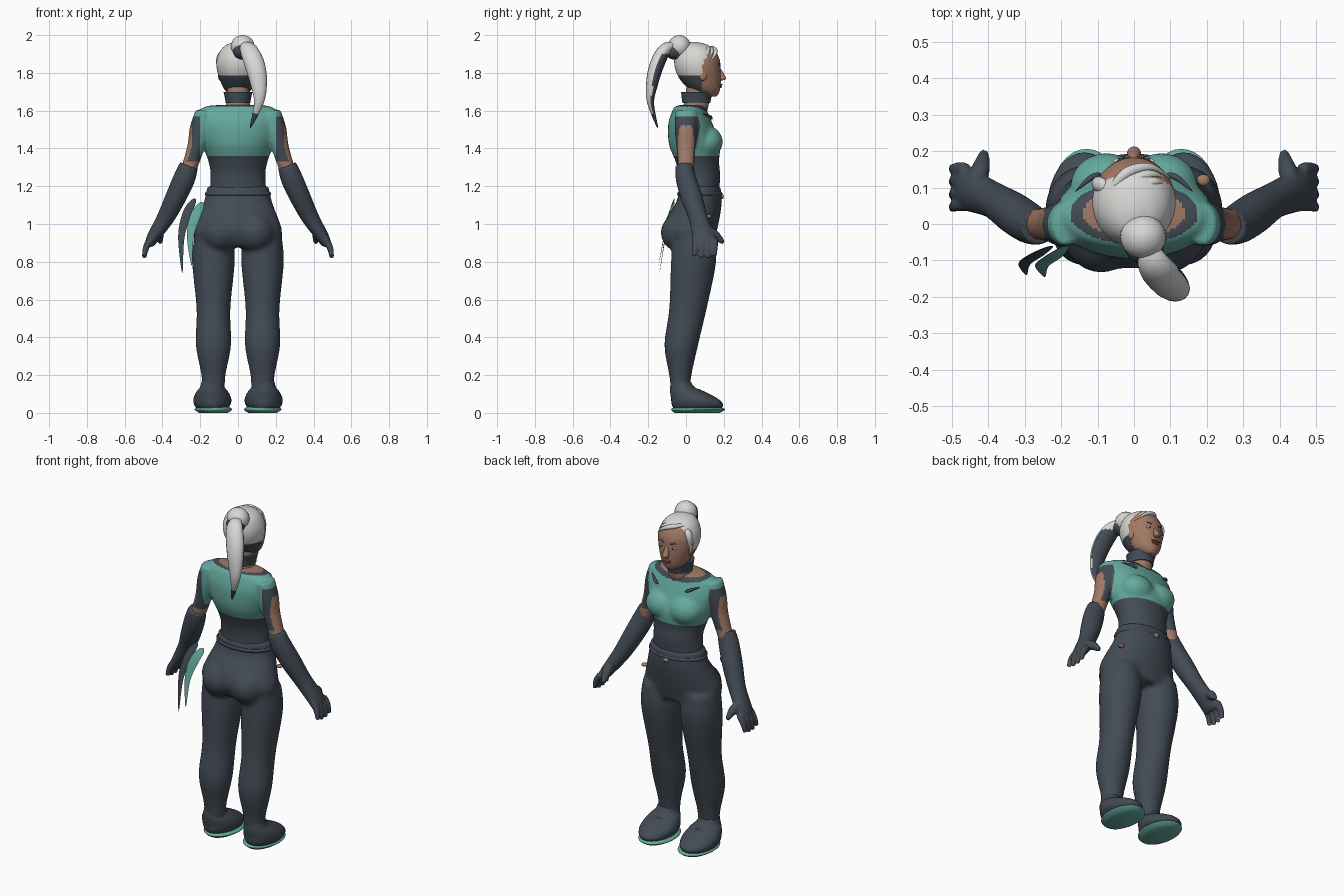
import bpy, bmesh, math
from mathutils import Vector, Matrix

cube = bpy.data.objects.get("Cube")
if cube:
    bpy.data.objects.remove(cube)


def material(name, color):
    m = bpy.data.materials.new(name)
    m.use_nodes = True
    m.diffuse_color = (*color, 1)
    bsdf = next(node for node in m.node_tree.nodes if node.type == "BSDF_PRINCIPLED")
    bsdf.inputs["Base Color"].default_value = (*color, 1)
    return m


SLATE, TEAL, SKIN, HAIR, LIP = range(5)
MATERIALS = [material("slate_cloth", (.055, .07, .09)), material("teal_cloth", (.13, .4, .34)),
             material("brown_skin", (.36, .19, .13)), material("silver_hair", (.68, .68, .66)),
             material("dark_lip", (.22, .09, .07))]
X, Y, Z = Vector((1, 0, 0)), Vector((0, 1, 0)), Vector((0, 0, 1))
SIDES = (("left", 1), ("right", -1))


def smooth_keys(keys, steps):
    """Catmull-Rom interpolation between tuples of numbers."""
    result, last = [], len(keys) - 1
    for i in range(last):
        before, start, end, after = (keys[min(max(j, 0), last)] for j in range(i - 1, i + 3))
        for k in range(steps):
            t = k / steps
            result.append([b + t / 2 * (c - a + t * (2 * a - 5 * b + 4 * c - d + t * (3 * (b - c) + d - a)))
                           for a, b, c, d in zip(before, start, end, after)])
    return result + [list(keys[-1])]


def skin_rings(bm, rings, flat=False, axis=Y, segments=32):
    """Join elliptical rings (x, y, z, radius, radius) into a closed tube."""
    points = [Vector(ring[:3]) for ring in rings]
    loops = []
    for i, ring in enumerate(rings):
        ahead, behind = points[min(i + 1, len(points) - 1)], points[max(i - 1, 0)]
        tangent = Z if flat else (ahead - behind).normalized()
        u = tangent.cross(axis).normalized() * ring[3]
        v = u.cross(tangent).normalized() * ring[4]
        angles = [math.tau * k / segments for k in range(segments)]
        loops.append([bm.verts.new(points[i] + u * math.cos(angle) + v * math.sin(angle)) for angle in angles])
    for lower, upper in zip(loops, loops[1:]):
        for k in range(segments):
            bm.faces.new((lower[k - 1], lower[k], upper[k], upper[k - 1]))
    bm.faces.new(loops[0])
    bm.faces.new(loops[-1])


def limb(bm, keys, side=1, **options):
    skin_rings(bm, smooth_keys([(side * x, *rest) for x, *rest in keys], 5), **options)


def column(bm, keys, x=0, segments=32):
    """Stack of level ellipses given as (z, y, half width, half depth)."""
    rings = [(x, y, z, wide, deep) for z, y, wide, deep in smooth_keys(keys, 6)]
    skin_rings(bm, rings, flat=True, segments=segments)


def ball(bm, center, size):
    place = Matrix.Translation(center) @ Matrix.Diagonal((*size, 1))
    bmesh.ops.create_uvsphere(bm, u_segments=24, v_segments=12, radius=1, matrix=place)


def finish(bm, name, color, voxel=0, soften=6, cuts=()):
    """Turn a bmesh into an object; color is an index or a rule(center, normal)."""
    bmesh.ops.recalc_face_normals(bm, faces=bm.faces)
    mesh = bpy.data.meshes.new(name)
    bm.to_mesh(mesh)
    bm.free()
    part = bpy.data.objects.new(name, mesh)
    bpy.context.collection.objects.link(part)
    if voxel:
        fuse = part.modifiers.new("fuse", "REMESH")
        fuse.mode, fuse.voxel_size = "VOXEL", voxel
        part.modifiers.new("soften", "SMOOTH").iterations = soften
        depsgraph = bpy.context.evaluated_depsgraph_get()
        fused = bpy.data.meshes.new_from_object(part.evaluated_get(depsgraph))
        part.modifiers.clear()
        part.data = fused
        bpy.data.meshes.remove(mesh)
    part.data.materials.clear()
    for m in MATERIALS if callable(color) else [MATERIALS[color]]:
        part.data.materials.append(m)
    bm = bmesh.new()
    bm.from_mesh(part.data)
    for position, normal in cuts:
        everything = bm.verts[:] + bm.edges[:] + bm.faces[:]
        bmesh.ops.bisect_plane(bm, geom=everything, plane_co=position, plane_no=normal)
    bm.normal_update()
    for face in bm.faces:
        face.material_index = color(face.calc_center_median(), face.normal) if callable(color) else 0
    bm.to_mesh(part.data)
    bm.free()
    bpy.ops.object.select_all(action="DESELECT")
    part.select_set(True)
    bpy.context.view_layer.objects.active = part
    bpy.ops.object.shade_smooth_by_angle(angle=math.radians(50))


def pillar(name, keys, color, x=0, segments=32):
    bm = bmesh.new()
    column(bm, keys, x, segments)
    finish(bm, name, color)


def blob(name, center, size, color):
    bm = bmesh.new()
    ball(bm, center, size)
    finish(bm, name, color)


def strand(name, points, wide, thick, color, axis=Y, side=1):
    """Leaf-shaped lock or ribbon that swells early and tapers to its end."""
    path = smooth_keys([(side * x, y, z) for x, y, z in points], 8)
    bm, rings = bmesh.new(), []
    for i, point in enumerate(path):
        swell = math.sin(math.pi * (i / (len(path) - 1)) ** .7) + .06
        rings.append((*point, wide * swell, thick * swell))
    skin_rings(bm, rings, axis=axis, segments=16)
    finish(bm, name, color)


# Trousers: hips, glutes and legs fused
bm = bmesh.new()
column(bm, [(1.2, .075, .165, .11), (1.12, .07, .18, .12), (1.04, .04, .21, .14),
            (.96, .02, .235, .143), (.88, .03, .22, .115)])
for label, side in SIDES:
    ball(bm, (side * .09, -.025, .955), (.105, .11, .105))
    column(bm, [(.95, .04, .1, .11), (.8, .04, .113, .12), (.55, .01, .09, .1),
                (.36, -.025, .094, .09), (.2, -.03, .065, .06), (.1, -.03, .06, .05)], x=side * .13)
finish(bm, "trousers", SLATE, voxel=.01, soften=20)

# Torso with crop top, shoulders and upper arms
bm = bmesh.new()
column(bm, [(1.1, .07, .16, .1), (1.25, .073, .145, .108), (1.33, .06, .157, .115), (1.42, .045, .19, .135),
            (1.52, .025, .22, .12), (1.58, .02, .215, .1), (1.62, .02, .18, .08), (1.63, .02, .1, .05)])
for label, side in SIDES:
    ball(bm, (side * .075, .105, 1.435), (.1, .09, .086))
    limb(bm, [(.185, 0, 1.6, .04, .06), (.2, 0, 1.5, .057, .06), (.225, 0, 1.4, .046, .05),
              (.277, 0, 1.24, .04, .04)], side)


def torso_color(center, normal):
    neckline = math.hypot(center.x / .175, (center.y - .03) / .085)
    if center.z > 1.57 and neckline < 1:
        return SKIN if neckline < .8 else SLATE
    if abs(center.x) > .2 and center.z < 1.57:
        outward = math.copysign(normal.x, normal.x * center.x)
        opening = center.z < 1.52 and outward > .5 + max(0, center.z - 1.4) * 3
        return SKIN if opening or center.z < 1.33 else SLATE
    return TEAL if center.z > 1.36 else SLATE


seams = [(Z * 1.36, Z), (X * .2, X), (X * -.2, X), (Z * 1.57, Z)]
finish(bm, "torso", torso_color, voxel=.008, soften=12, cuts=seams)
for label, side in SIDES:
    strand(label + "_chest_strap", [(.09, .137, 1.555), (.12, .125, 1.57), (.16, .09, 1.585)],
           .008, .008, SLATE, axis=Z, side=side)

# Belt, buckle and hip tab
pillar("belt", [(1.15, .073, .172, .116), (1.16, .073, .176, .12), (1.17, .073, .17, .115)], SLATE)
blob("belt_buckle", (0, .19, 1.145), (.018, .01, .013), SKIN)
blob("hip_tab", (.19, .12, 1.04), (.018, .016, .01), SKIN)


# Gloves: forearm, palm, fingers and thumb fused, with bare fingertips
def glove_color(center, normal):
    return SKIN if center.z < .842 and normal.z < -.5 else SLATE


for label, side in SIDES:
    bm = bmesh.new()
    limb(bm, [(.26, -.01, 1.31, .05, .047), (.285, 0, 1.24, .058, .054), (.33, .03, 1.14, .055, .057),
              (.385, .065, 1.03, .046, .05), (.455, .095, .92, .032, .06), (.47, .1, .885, .02, .056)], side)
    for i in range(4):
        y, tip = .052 + .033 * i, .82 if i in (1, 2) else .83
        limb(bm, [(.46, y, .92, .018, .018), (.485, y, .88, .018, .018),
                  (.498, y * 1.1 - .014, tip, .012, .012)], side, segments=12)
    limb(bm, [(.435, .11, .965, .024, .024), (.42, .15, .945, .026, .026),
              (.41, .198, .9, .012, .012)], side, segments=12, axis=X)
    finish(bm, label + "_glove", glove_color, voxel=.006)

# Shoes and soles
for label, side in SIDES:
    pillar(label + "_shoe", [(.02, .06, .08, .125), (.045, .06, .097, .136), (.075, .045, .1, .124),
                             (.11, .01, .085, .094), (.135, -.018, .066, .066), (.165, -.028, .057, .053)],
           SLATE, x=side * .136)
    pillar(label + "_sole", [(0, .06, .075, .12), (.018, .063, .1, .143), (.032, .06, .08, .12)], TEAL, x=side * .13)
    strand(label + "_shoe_strap", [(.075, .055, .11), (.136, .07, .12), (.197, .055, .11)],
           .007, .007, SLATE, axis=Z, side=side)

# Neck and collar
pillar("neck", [(1.59, .045, .075, .065), (1.64, .055, .062, .066), (1.74, .065, .058, .06)], SKIN)
pillar("collar", [(1.64, .055, .066, .074), (1.66, .055, .068, .077), (1.7, .058, .077, .084)], SLATE)


# Head with hair cap, undercut and face
def head_color(center, normal):
    hairline = .085 + max(0, center.z - 1.84) * .5
    if center.y > hairline and center.z < 1.925:
        return SKIN
    return HAIR if center.z > 1.79 else SLATE


pillar("head", [(1.675, .13, .025, .03), (1.69, .113, .05, .06), (1.72, .095, .077, .086), (1.77, .075, .098, .11),
                (1.82, .063, .112, .12), (1.87, .058, .112, .12), (1.92, .052, .092, .1), (1.95, .045, .058, .066),
                (1.963, .04, .015, .02)], head_color, segments=64)
pillar("nose", [(1.825, .172, .008, .01), (1.772, .194, .019, .018), (1.76, .185, .012, .008)], SKIN)
blob("upper_lip", (0, .182, 1.738), (.027, .011, .006), LIP)
blob("lower_lip", (0, .18, 1.727), (.023, .011, .007), LIP)
for label, side in SIDES:
    blob(label + "_eye", (side * .04, .172, 1.815), (.016, .008, .007), HAIR)
    blob(label + "_iris", (side * .04, .178, 1.815), (.006, .004, .006), SLATE)
    strand(label + "_brow", [(.018, .18, 1.836), (.042, .172, 1.845), (.064, .156, 1.838)],
           .004, .005, SLATE, axis=Z, side=side)
    blob(label + "_ear", (side * .094, .09, 1.79), (.012, .022, .032), SKIN)


# Bun, band, ponytail, fringe and side lock
def ponytail_color(center, normal):
    inner_side = normal.y > .25 and center.z < 1.9
    return SLATE if center.z < 1.585 or inner_side else HAIR


blob("hair_bun", (.025, -.035, 1.94), (.063, .06, .06), HAIR)
blob("hair_band", (.028, -.06, 1.915), (.054, .05, .045), SLATE)
strand("ponytail", [(.035, -.05, 1.95), (.055, -.11, 1.925), (.09, -.155, 1.84), (.11, -.18, 1.74),
                    (.11, -.187, 1.64), (.065, -.15, 1.51)], .036, .05, ponytail_color, axis=X)
for i in range(3):
    shift = .02 * i
    strand("fringe_strand_" + "abc"[i], [(shift - .065, .09 - shift, 1.93), (shift - .02, .14 - shift, 1.93),
                                         (.045 + shift / 2, .155 - shift, 1.905 + shift / 3),
                                         (.1, .125 - shift, 1.855)], .014, .012, HAIR, axis=Z)
strand("side_lock", [(-.075, .1, 1.915), (-.1, .11, 1.87), (-.1, .1, 1.775)], .016, .02, HAIR)

# Two ribbon tails at the hip
strand("dark_ribbon", [(-.225, -.06, 1.135), (-.268, -.085, 1.06), (-.3, -.11, .93), (-.295, -.14, .74)],
       .022, .003, SLATE)
strand("teal_ribbon", [(-.185, -.06, 1.115), (-.222, -.09, 1.05), (-.252, -.115, .94), (-.245, -.145, .78)],
       .025, .003, TEAL)
